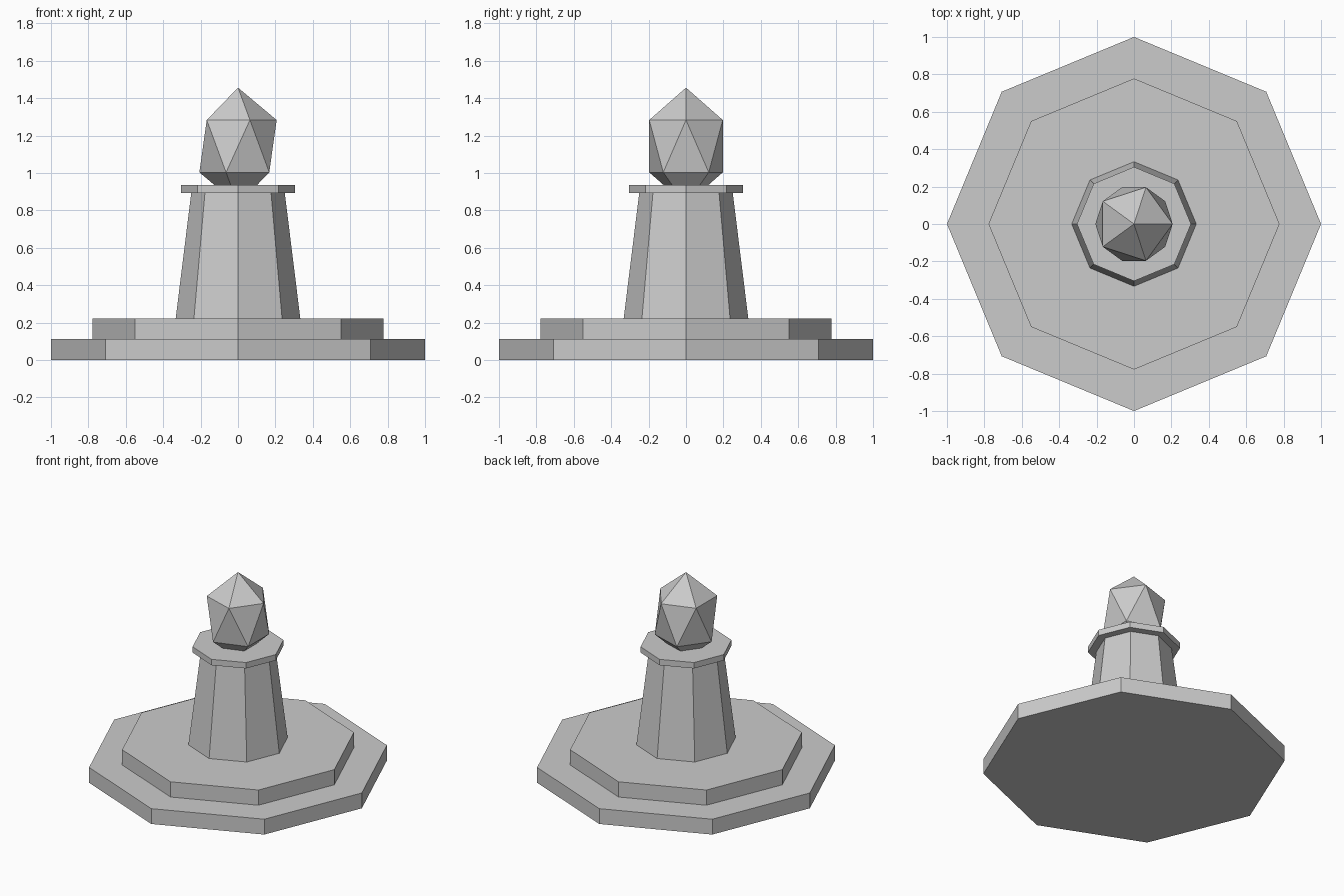
import bpy

cube = bpy.data.objects.get("Cube")
if cube:
    bpy.data.objects.remove(cube, do_unlink=True)

# Single stone colour
stone = bpy.data.materials.new("grey stone")
stone.use_nodes = True
grey = (0.6, 0.6, 0.6, 1)
stone.diffuse_color = grey
stone.node_tree.nodes["Principled BSDF"].inputs["Base Color"].default_value = grey


def finish(name):
    obj = bpy.context.object
    obj.name = name
    obj.data.materials.append(stone)
    return obj


def octagon(name, bottom, top, r_bottom, r_top):
    """Eight-sided block with corners on the x and y axes."""
    bpy.ops.mesh.primitive_cone_add(
        vertices=8, radius1=r_bottom, radius2=r_top, depth=top - bottom,
        location=(0, 0, (bottom + top) / 2))
    return finish(name)


# Stepped base, tapered pedestal and its cap
octagon("lower_step", 0, 0.112, 1, 1)
octagon("upper_step", 0.112, 0.223, 0.778, 0.778)
octagon("pedestal", 0.223, 0.893, 0.333, 0.25)
octagon("pedestal_cap", 0.893, 0.936, 0.305, 0.305)

# Tall faceted crystal sunk into the cap
bpy.ops.mesh.primitive_ico_sphere_add(subdivisions=1, radius=1, location=(0, 0, 1.143))
crystal = finish("crystal")
crystal.scale = (0.231, 0.231, 0.313)
